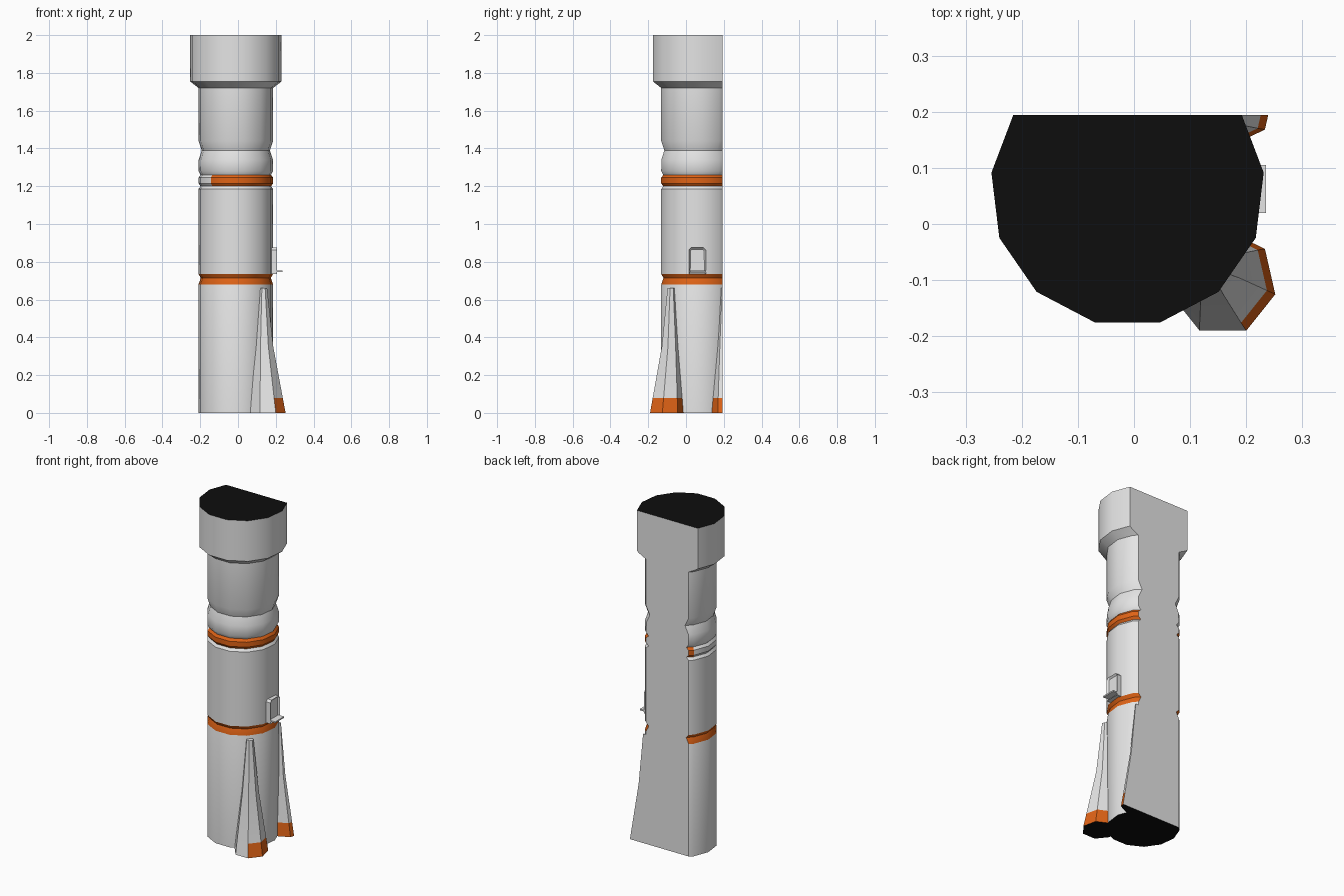
import bpy, bmesh, math

if "Cube" in bpy.data.objects:
    bpy.data.objects.remove(bpy.data.objects["Cube"])

AX, AY = -0.0115, 0.062      # axis of the column
CUT_Y = 0.194                # flat back plane slicing the model


def material(name, rgb):
    m = bpy.data.materials.new(name)
    m.diffuse_color = (*rgb, 1)
    m.use_nodes = True
    m.node_tree.nodes["Principled BSDF"].inputs["Base Color"].default_value = m.diffuse_color
    return m


MATS = [material("white", (0.78, 0.78, 0.78)),
        material("orange", (0.74, 0.125, 0.008)),
        material("black", (0.004, 0.004, 0.004))]


def loft(rings, sides, start):
    """Stack regular polygons given as (x, y, z, radius), capped at both ends."""
    bm = bmesh.new()
    loops = []
    for x, y, z, r in rings:
        loops.append([bm.verts.new((x + r * math.cos(start + i * math.tau / sides),
                                    y + r * math.sin(start + i * math.tau / sides), z))
                      for i in range(sides)])
    for a, b in zip(loops, loops[1:]):
        for i in range(sides):
            j = (i + 1) % sides
            bm.faces.new((a[i], a[j], b[j], b[i]))
    bm.faces.new(loops[0][::-1])
    bm.faces.new(loops[-1])
    bm.normal_update()
    return bm


def slice_back(bm):
    """Cut everything behind the back plane and close the opening."""
    geom = bm.verts[:] + bm.edges[:] + bm.faces[:]
    res = bmesh.ops.bisect_plane(bm, geom=geom, plane_co=(0, CUT_Y, 0),
                                 plane_no=(0, 1, 0), clear_outer=True)
    edges = [e for e in res["geom_cut"] if isinstance(e, bmesh.types.BMEdge)]
    if edges:
        new = bmesh.ops.triangle_fill(bm, edges=edges, use_beauty=True, normal=(0, 1, 0))
        for f in new["geom"]:
            if isinstance(f, bmesh.types.BMFace):
                f.material_index = 0


def finish(bm, name, smooth=True):
    bmesh.ops.recalc_face_normals(bm, faces=bm.faces[:])
    me = bpy.data.meshes.new(name)
    bm.to_mesh(me)
    bm.free()
    for m in MATS:
        me.materials.append(m)
    ob = bpy.data.objects.new(name, me)
    bpy.context.collection.objects.link(ob)
    if smooth:
        bpy.ops.object.select_all(action='DESELECT')
        ob.select_set(True)
        bpy.context.view_layer.objects.active = ob
        bpy.ops.object.shade_smooth_by_angle(angle=math.radians(30))
    return ob


# Column: thirteen-sided turned profile with grooves, bands and a wide head
profile = [(0, .199), (.68, .199), (.715, .187), (.735, .199), (1.185, .199),
           (1.2, .188), (1.215, .199), (1.245, .199), (1.26, .188), (1.28, .199),
           (1.34, .198), (1.39, .182), (1.44, .199), (1.72, .199), (1.755, .2444),
           (2.0, .2444)]
bm = loft([(AX, AY, z, r) for z, r in profile], 13, -math.pi / 2 + math.pi / 13)
for f in bm.faces:
    c = f.calc_center_median()
    if abs(f.normal.z) > 0.99:
        f.material_index = 2
    elif .68 < c.z < .735 or (1.2 < c.z < 1.26 and c.x > -0.15):
        f.material_index = 1
slice_back(bm)
finish(bm, "column")

# Tapered seven-sided fins on the right, mirrored about the column axis
for name, side in (("front_fin", 1), ("back_fin", -1)):
    rings = [(.1585, -.104, 0, .0957), (.154, -.0995, .08, .085),
             (.14, -.085, .35, .048), (.135, -.08, .66, .02)]
    bm = loft(rings, 7, -math.pi / 2 + math.pi / 7)
    for f in bm.faces:
        if f.normal.z < -0.9:
            f.material_index = 2
        elif f.calc_center_median().z < .08 and f.normal.x > 0.3:
            f.material_index = 1
    if side < 0:
        for v in bm.verts:
            v.co.y = 2 * AY - v.co.y
        bmesh.ops.reverse_faces(bm, faces=bm.faces[:])
    slice_back(bm)
    finish(bm, name)

# Hatch box on the right side with a recessed panel
bm = bmesh.new()
outline = [(.015, .735), (.105, .735), (.105, .862), (.093, .875), (.027, .875), (.015, .862)]
base = bm.faces.new([bm.verts.new((.17, y, z)) for y, z in outline])
ext = bmesh.ops.extrude_face_region(bm, geom=[base])
for v in [g for g in ext["geom"] if isinstance(g, bmesh.types.BMVert)]:
    v.co.x = .207
front = [g for g in ext["geom"] if isinstance(g, bmesh.types.BMFace)]
bmesh.ops.recalc_face_normals(bm, faces=bm.faces[:])
bmesh.ops.inset_region(bm, faces=front, thickness=.01, depth=0)
for v in front[0].verts:
    v.co.x -= .01
finish(bm, "hatch_box", smooth=False)

# Thin ledge under the hatch
bm = bmesh.new()
bmesh.ops.create_cube(bm, size=1)
for v in bm.verts:
    v.co = (.21 + v.co.x * .05, .0625 + v.co.y * .085, .75 + v.co.z * .008)
finish(bm, "hatch_ledge", smooth=False)
